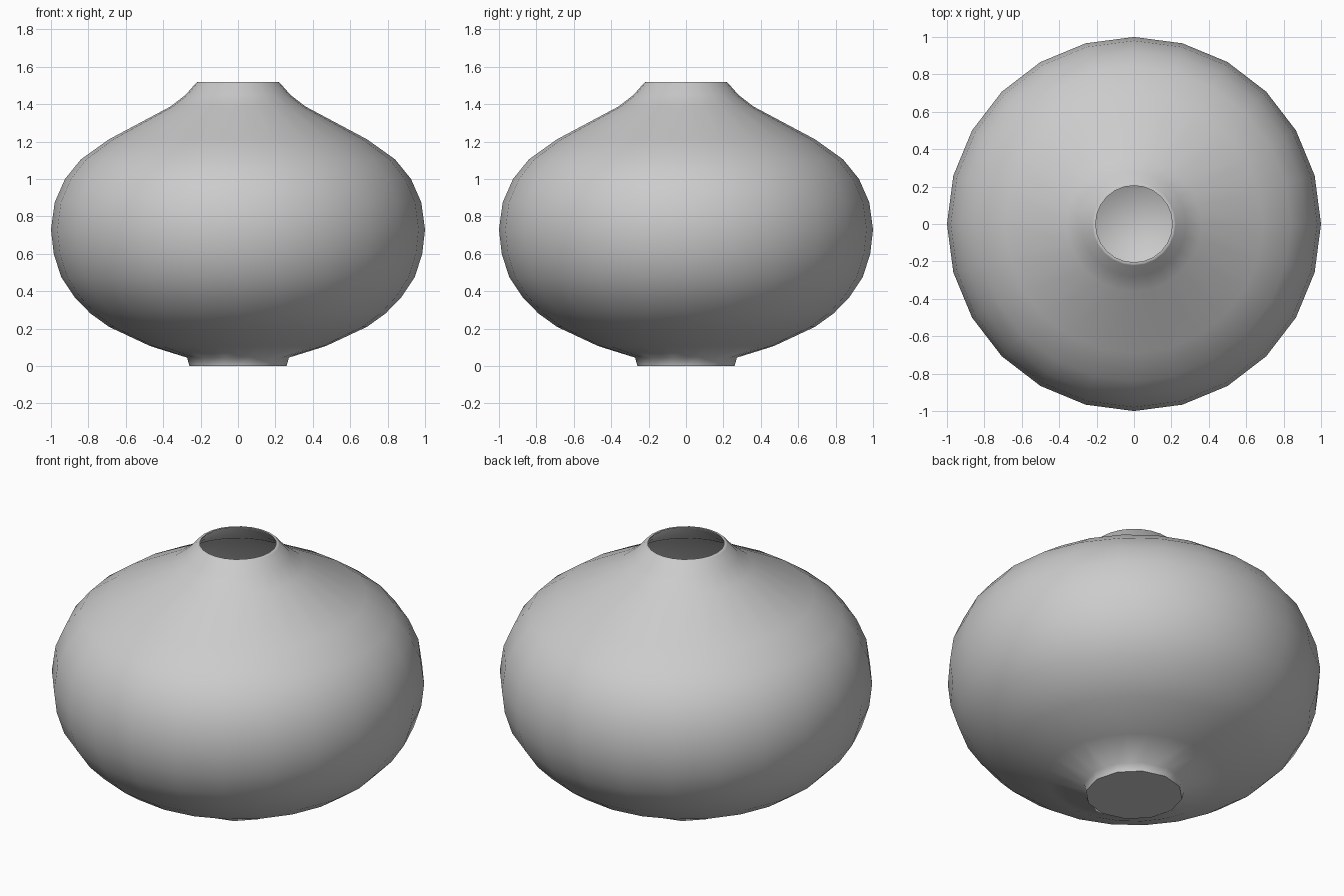
import bpy, bmesh
from math import cos, sin, pi

if "Cube" in bpy.data.objects:
    bpy.data.objects.remove(bpy.data.objects["Cube"])

SIDES = 24
WALL = 0.012

# Outer profile (radius, height) from foot to rim
outer = [(0.26, 0.0), (0.272, 0.045), (0.47, 0.107), (0.69, 0.21), (0.79, 0.282),
         (0.875, 0.37), (0.945, 0.475), (0.985, 0.6), (1.0, 0.73), (0.98, 0.875),
         (0.925, 1.0), (0.84, 1.105), (0.69, 1.212), (0.36, 1.388),
         (0.28, 1.45), (0.222, 1.516), (0.216, 1.52)]

# Inner profile: outer one pulled in by the wall thickness, from rim to floor
inner = [(0.205, 1.52)] + [(r - WALL, z) for r, z in outer[-2:0:-1]]
inner[1] = (0.207, 1.512)
inner += [(0.24, 0.015)]

bm = bmesh.new()


def ring(r, z, coarse=False):
    verts = []
    for i in range(SIDES):
        # coarse rings put every second vertex on the chord of a 12-sided foot
        k = r * cos(2 * pi / SIDES) if coarse and i % 2 else r
        a = 2 * pi * i / SIDES
        verts.append(bm.verts.new((k * cos(a), k * sin(a), z)))
    return verts


# Lathe the complete shell and close foot and inner floor
rings = [ring(r, z, i < 2) for i, (r, z) in enumerate(outer)]
rings += [ring(r, z) for r, z in inner]
for a, b in zip(rings, rings[1:]):
    for i in range(SIDES):
        j = (i + 1) % SIDES
        bm.faces.new((a[i], a[j], b[j], b[i]))
bm.faces.new(rings[0][::-1])
bm.faces.new(rings[-1])
bmesh.ops.recalc_face_normals(bm, faces=bm.faces[:])

mesh = bpy.data.meshes.new("vase")
bm.to_mesh(mesh)
bm.free()
vase = bpy.data.objects.new("vase", mesh)
bpy.context.collection.objects.link(vase)

# Smooth body with crisp foot and rim
bpy.context.view_layer.objects.active = vase
vase.select_set(True)
bpy.ops.object.shade_smooth_by_angle(angle=1.2)
